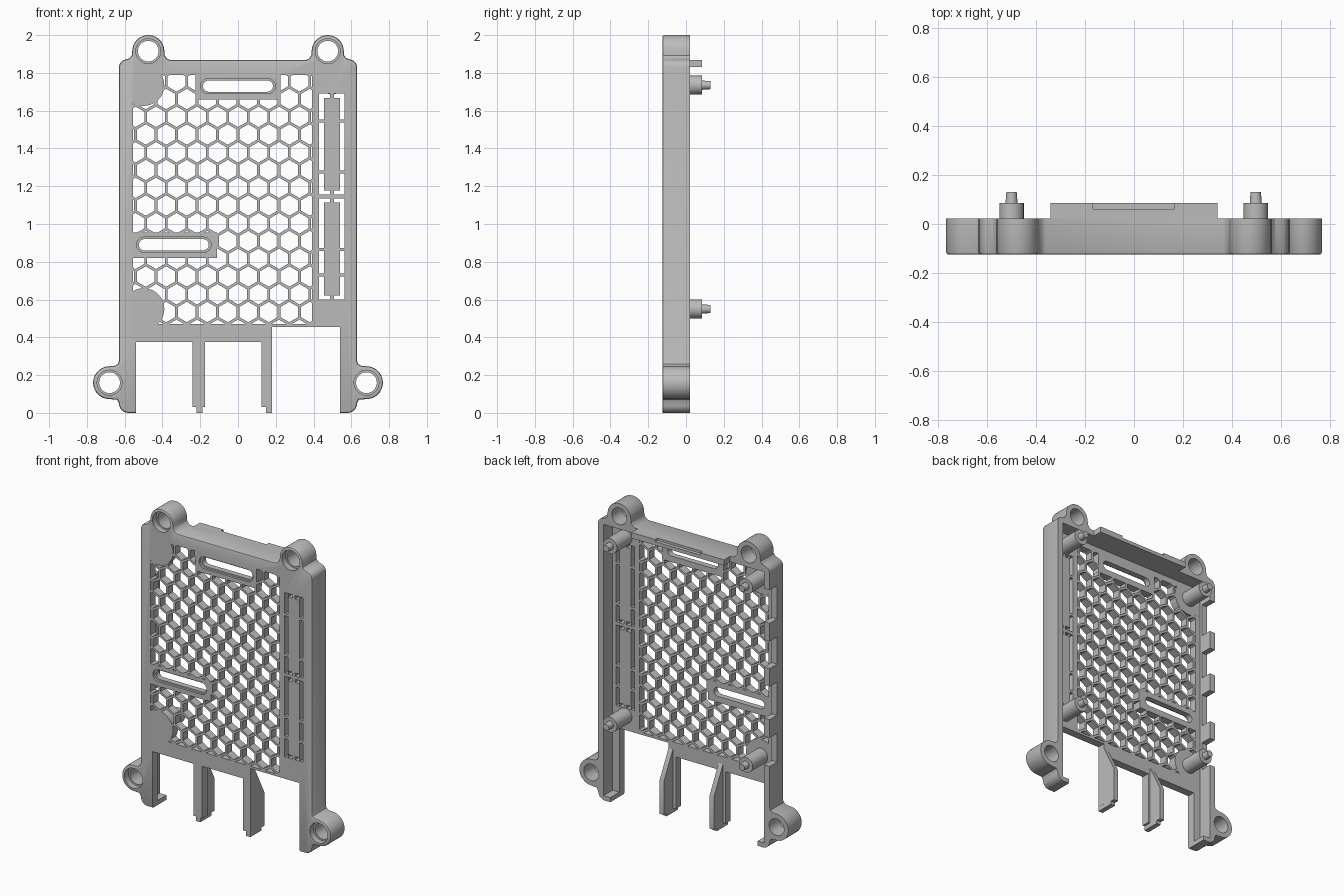
import bpy, bmesh
from math import cos, sin, pi, radians
from mathutils import Matrix

if "Cube" in bpy.data.objects:
    bpy.data.objects.remove(bpy.data.objects["Cube"])

FRONT, SKIN, BACK = -0.125, -0.072, 0.022
grey = bpy.data.materials.new("plain grey")
grey.use_nodes = True
grey.diffuse_color = (0.5, 0.5, 0.5, 1)
grey.node_tree.nodes["Principled BSDF"].inputs["Base Color"].default_value = (0.5, 0.5, 0.5, 1)


def arc(cx, cz, r, a0, a1, n=12):
    angles = [radians(a0 + (a1 - a0) * i / n) for i in range(n + 1)]
    return [(cx + r * cos(a), cz + r * sin(a)) for a in angles]


def prisms(name, outlines, y0, y1, round_front=0):
    """Extrude closed (x, z) outlines from y0 to y1 as one object."""
    bm = bmesh.new()
    for pts in outlines:
        a = [bm.verts.new((x, y0, z)) for x, z in pts]
        b = [bm.verts.new((x, y1, z)) for x, z in pts]
        bm.faces.new(a)
        bm.faces.new(b[::-1])
        for i in range(len(a)):
            j = (i + 1) % len(a)
            bm.faces.new((a[i], b[i], b[j], a[j]))
    bmesh.ops.recalc_face_normals(bm, faces=bm.faces)
    if round_front:
        rim = [e for e in bm.edges if all(abs(v.co.y - y0) < 1e-5 for v in e.verts)]
        bmesh.ops.bevel(bm, geom=rim, offset=round_front, segments=2, profile=0.5, affect='EDGES')
    me = bpy.data.meshes.new(name)
    bm.to_mesh(me)
    bm.free()
    me.materials.append(grey)
    ob = bpy.data.objects.new(name, me)
    bpy.context.collection.objects.link(ob)
    return ob


def rect(x0, x1, z0, z1):
    return [(x0, z0), (x1, z0), (x1, z1), (x0, z1)]


def pill(cx, cz, half, r):
    return arc(cx + half - r, cz, r, -90, 90) + arc(cx - half + r, cz, r, 90, 270)


def circle(cx, cz, r, n=32):
    return arc(cx, cz, r, 0, 360, n)[:-1]


def boolean(target, tool, operation='DIFFERENCE'):
    mod = target.modifiers.new("cut", 'BOOLEAN')
    mod.operation, mod.solver, mod.object = operation, 'EXACT', tool
    bpy.context.view_layer.update()
    graph = bpy.context.evaluated_depsgraph_get()
    result = bpy.data.meshes.new_from_object(target.evaluated_get(graph))
    target.modifiers.clear()
    target.data = result
    bpy.data.objects.remove(tool)


def cut(target, outlines, y0=-1, y1=1):
    boolean(target, prisms("cutter", outlines, y0, y1))


# Outer silhouette: one half, then mirrored
half = [(0.54, 0)] + arc(0.58, 0.05, 0.05, -90, 0, 6)
half += [(0.64, 0.07)] + arc(0.68, 0.16, 0.087, -90, 90, 20) + [(0.65, 0.25), (0.635, 0.26), (0.63, 0.275)]
half += arc(0.59, 1.83, 0.04, 0, 70, 5) + [(0.575, 1.877), (0.562, 1.892)]
half += arc(0.475, 1.915, 0.085, 0, 180, 20) + [(0.388, 1.892), (0.375, 1.875), (0.36, 1.868)]
shell = prisms("cover_shell", [half + [(-x, z) for x, z in reversed(half)]], FRONT, BACK, 0.01)

# Hollow back and openings between the legs
cut(shell, [rect(-0.59, 0.59, 0.03, 1.83)], SKIN)
cut(shell, [rect(-0.54, -0.24, -1, 0.375), rect(-0.175, 0.125, -1, 0.375), rect(0.18, 0.54, -1, 0.455)])
cut(shell, [rect(-0.3, 0.3, -1, 0.03)])

# Screw holes with front counterbores
screws = [(s * x, z) for s in (-1, 1) for x, z in ((0.475, 1.915), (0.68, 0.16))]
cut(shell, [circle(x, z, 0.055) for x, z in screws])
cut(shell, [circle(x, z, 0.066) for x, z in screws], y1=FRONT + 0.04)

# Notches along the right side wall
cut(shell, [rect(-1, -0.57, a, b) for a, b in ((1.5, 1.72), (1.2, 1.38), (0.86, 1.08), (0.55, 0.74))], -0.055)

# Long rounded slots with a stepped rim
slots = [(0, 1.73), (-0.34, 0.89)]
cut(shell, [pill(x, z, 0.185, 0.03) for x, z in slots])
cut(shell, [pill(x, z, 0.198, 0.04) for x, z in slots], y1=FRONT + 0.015)

# Two framed vents: thin through-slots around a suspended bar
gaps = []
for z0, z1, ties in ((1.155, 1.69, (1.275, 1.545)), (0.6, 1.135, (0.73, 0.865))):
    stops = [z0] + [t + d for t in ties for d in (-0.008, 0.008)] + [z1]
    for lo, hi in zip(stops[::2], stops[1::2]):
        gaps += [rect(0.43, 0.455, lo, hi), rect(0.54, 0.565, lo, hi)]
    for z in (z0, z1 - 0.022):
        gaps += [rect(0.4551, 0.488, z, z + 0.022), rect(0.507, 0.5399, z, z + 0.022)]
cut(shell, gaps)

# Honeycomb grille, clipped to its field
field = prisms("field", [rect(-0.555, 0.393, 0.47, 1.79)], -0.5, 0.5)
cut(field, [circle(-0.5, z, 0.11) for z in (1.735, 0.55)])
cut(field, [rect(-0.225, 0.225, 1.66, 1.9), rect(-0.7, -0.11, 0.82, 0.955)])
pitch = 0.1085
row_step = pitch * 0.866
cells = []
for row in range(16):
    for col in range(-6, 6):
        x = (col + 0.5 * (row % 2)) * pitch
        cells.append(arc(x, 0.44 + row * row_step, 0.054, 30, 330, 5))
comb = prisms("comb", cells, -0.3, 0.3)
boolean(comb, field, 'INTERSECT')
boolean(shell, comb)

# Top ledge with a shallow latch recess
ledge = prisms("top_ledge", [rect(-0.34, 0.34, 1.83, 1.868)], BACK - 0.03, 0.086)
cut(ledge, [rect(-0.168, 0.165, 1.853, 2)], 0.062)

# Tapered fins behind the middle legs
for name, x in (("right_fin", -0.205), ("left_fin", 0.163)):
    fin = prisms(name, [[(FRONT, 0), (BACK - 0.03, 0), (BACK - 0.03, 0.02), (BACK, 0.02),
                         (BACK, 0.24), (SKIN, 0.42), (FRONT, 0.42)]], -0.016, 0.016)
    fin.data.transform(Matrix.Translation((x, 0, 0)) @ Matrix.Rotation(pi / 2, 4, 'Z'))

# Mounting posts with locating pins
for side, x in (("right", -0.5), ("left", 0.497)):
    for level, z in (("upper", 1.735), ("lower", 0.55)):
        prisms(f"{side}_{level}_post", [circle(x, z, 0.05)], SKIN - 0.01, 0.086)
        pin = prisms(f"{side}_{level}_pin", [circle(x, z, 0.025)], 0.08, 0.13)
        for v in pin.data.vertices:
            if v.co.y > 0.12:
                v.co.x = x + (v.co.x - x) * 0.85
                v.co.z = z + (v.co.z - z) * 0.85

bpy.ops.object.select_all(action='DESELECT')
for ob in bpy.context.collection.objects:
    if ob.type == 'MESH' and grey.name in ob.data.materials:
        ob.select_set(True)
        bpy.context.view_layer.objects.active = ob
bpy.ops.object.shade_smooth_by_angle(angle=radians(30))
